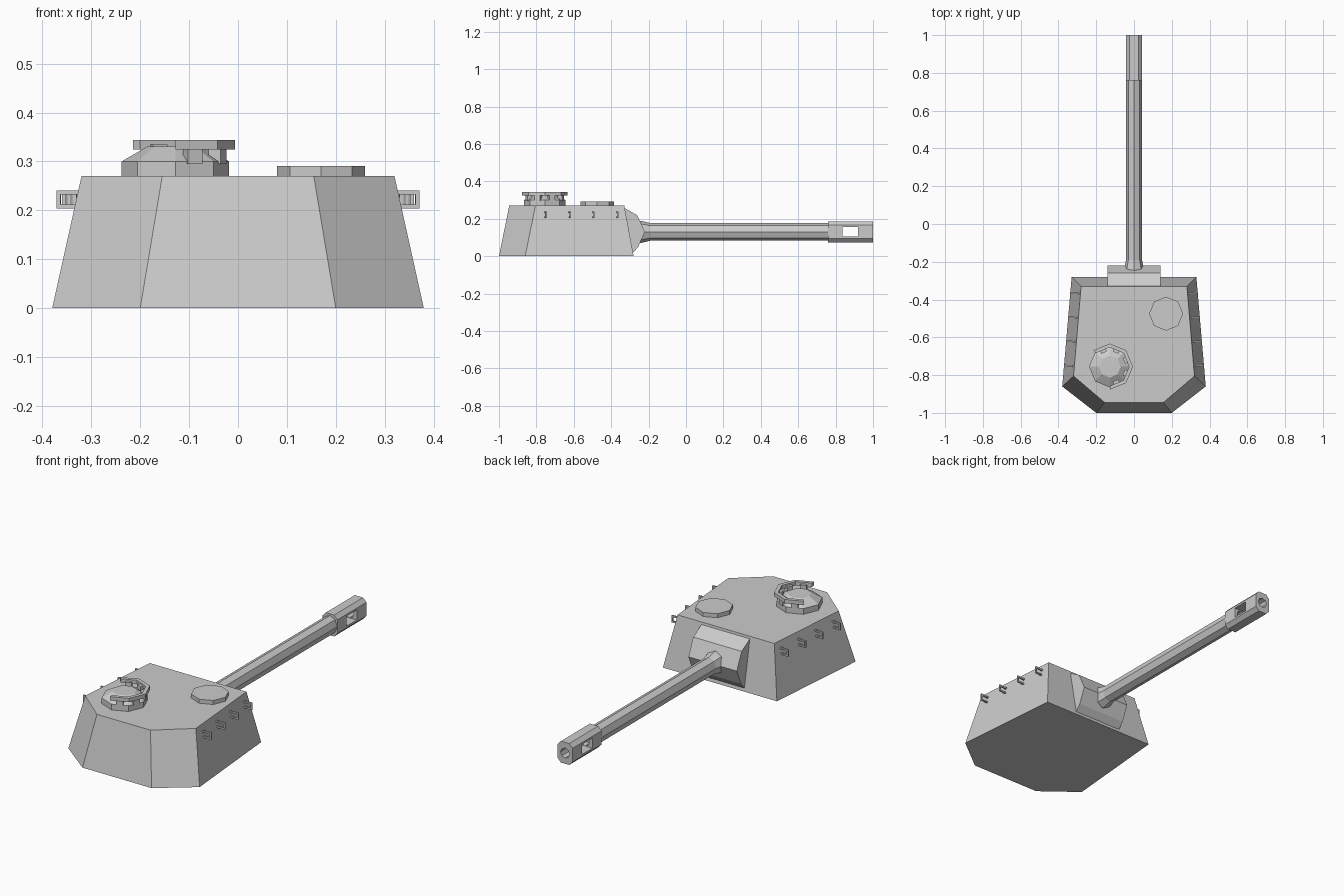
import bpy, bmesh
from math import sin, cos, pi, radians, atan2
from mathutils import Vector, Matrix

if "Cube" in bpy.data.objects:
    bpy.data.objects.remove(bpy.data.objects["Cube"])


def loft(name, rings, closed=False):
    """Skin equal-length rings of points; cap the ends, or join them if closed."""
    bm = bmesh.new()
    vs = [[bm.verts.new(p) for p in r] for r in rings]
    n, m = len(vs[0]), len(vs)
    for i in range(m if closed else m - 1):
        a, b = vs[i], vs[(i + 1) % m]
        for j in range(n):
            bm.faces.new((a[j], a[(j + 1) % n], b[(j + 1) % n], b[j]))
    if not closed:
        bm.faces.new(vs[0])
        bm.faces.new(vs[-1])
    bmesh.ops.recalc_face_normals(bm, faces=bm.faces)
    me = bpy.data.meshes.new(name)
    bm.to_mesh(me)
    bm.free()
    ob = bpy.data.objects.new(name, me)
    bpy.context.collection.objects.link(ob)
    return ob


def ring_z(cx, cy, r, z, n=8):
    return [(cx + r * cos(2 * pi * i / n), cy + r * sin(2 * pi * i / n), z) for i in range(n)]


def ring_y(y, r, sx=1.0, n=8):
    return [(sx * r * cos(2 * pi * i / n), y, AXIS_Z + r * sin(2 * pi * i / n)) for i in range(n)]


def box(name, size, mat):
    x, y, z = (s / 2 for s in size)
    return loft(name, [[mat @ Vector(p) for p in
                        ((-x, -y, k), (x, -y, k), (x, y, k), (-x, y, k))] for k in (-z, z)])


def mirrored(half, z):
    """Mirror a right-hand outline across x = 0."""
    return [(x, y, z) for x, y in half] + [(-x, y, z) for x, y in reversed(half)]


AXIS_Z = 0.13

# Turret shell with sloped walls
loft("turret_shell", [
    mirrored([(0.20, -1.0), (0.38, -0.86), (0.33, -0.28)], 0),
    mirrored([(0.155, -0.945), (0.32, -0.805), (0.28, -0.33)], 0.27)])

# Faceted gun mantlet
profile = [(-0.36, 0.262), (-0.335, 0.262), (-0.26, 0.218), (-0.22, 0.13),
           (-0.255, 0.05), (-0.285, 0.015), (-0.36, 0.015)]
loft("mantlet", [[(x, y, z) for y, z in profile] for x in (-0.14, 0.14)])

# Barrel with flared root
loft("gun_barrel", [ring_y(y, r, 0.9) for y, r in
                    ((-0.26, 0.06), (-0.235, 0.058), (-0.19, 0.047), (0.78, 0.047))])

# Muzzle brake: chamfered block, bored and slotted
section = [(0.043, -0.036), (0.043, 0.036), (0.024, 0.056), (-0.024, 0.056),
           (-0.043, 0.036), (-0.043, -0.036), (-0.024, -0.056), (0.024, -0.056)]
brake = loft("muzzle_brake", [[(x, y, AXIS_Z + z) for x, z in section] for y in (0.76, 1.0)])
cutters = [loft("bore_cutter", [ring_y(y, 0.026) for y in (0.80, 1.1)]),
           box("slot_cutter", (0.2, 0.085, 0.052), Matrix.Translation((0, 0.878, AXIS_Z)))]
bpy.context.view_layer.objects.active = brake
for c in cutters:
    mod = brake.modifiers.new(c.name, 'BOOLEAN')
    mod.operation = 'DIFFERENCE'
    mod.solver = 'EXACT'
    mod.object = c
    bpy.ops.object.modifier_apply(modifier=mod.name)
    bpy.data.objects.remove(c)

# Loader hatch
loft("roof_hatch", [ring_z(0.17, -0.475, 0.09, z) for z in (0.26, 0.291)])

# Commander cupola: drum and cone
CX, CY = -0.128, -0.755
loft("cupola", [ring_z(CX, CY, r, z) for r, z in
                ((0.11, 0.26), (0.11, 0.30), (0.058, 0.33))])

# Open guard ring around the cupola
rings = []
for deg in range(-90, 136, 45):
    a = radians(deg)
    rings.append([(CX + r * cos(a), CY + r * sin(a), z) for r, z in
                  ((0.102, 0.324), (0.122, 0.324), (0.122, 0.344), (0.102, 0.344))])
loft("cupola_guard_ring", rings)

# Vision blocks under each ring segment
for i in range(5):
    rot = Matrix.Rotation(radians(-67.5 + 45 * i), 4, 'Z')
    box("vision_block", (0.026, 0.032, 0.04),
        Matrix.Translation((CX, CY, 0.315)) @ rot @ Matrix.Translation((0.093, 0, 0)))

# Side hooks: bracket loops standing square to each side wall
lean = atan2(0.05, 0.58)
for side in (-1, 1):
    for y in (-0.752, -0.623, -0.496, -0.368):
        wall_x = 0.3255 - 0.085 * (y + 0.75)
        base = (Matrix.Translation((side * wall_x, y, 0.222))
                @ Matrix.Rotation(side * lean, 4, 'Z'))
        for z in (-0.014, 0.014):
            box("hook_arm", (0.058, 0.008, 0.008),
                base @ Matrix.Translation((side * 0.016, 0, z)))
        box("hook_bar", (0.008, 0.008, 0.036), base @ Matrix.Translation((side * 0.041, 0, 0)))
